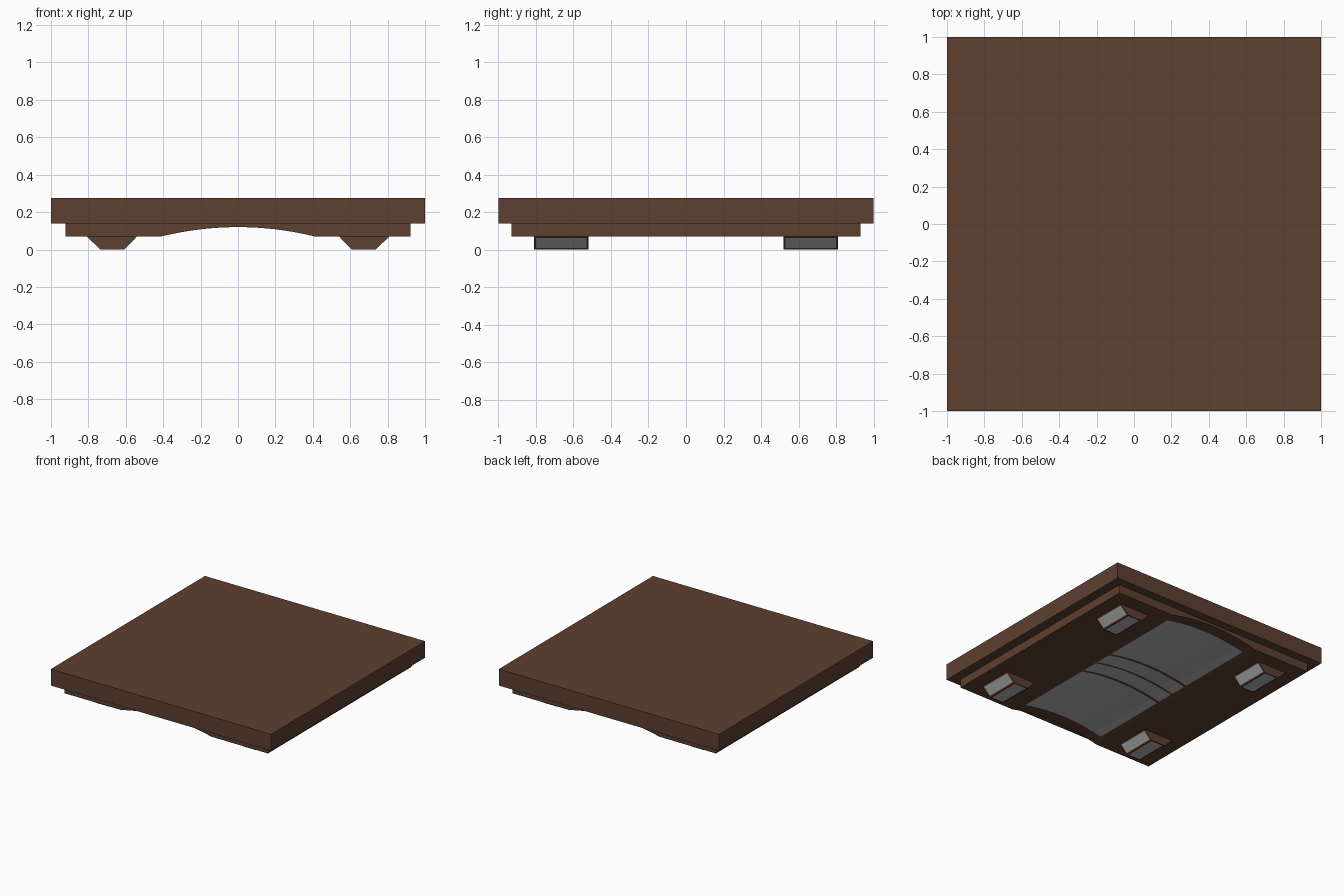
import bpy, bmesh, math

if "Cube" in bpy.data.objects:
    bpy.data.objects.remove(bpy.data.objects["Cube"])


def material(name, color):
    m = bpy.data.materials.new(name)
    m.diffuse_color = color
    m.use_nodes = True
    m.node_tree.nodes["Principled BSDF"].inputs["Base Color"].default_value = m.diffuse_color
    return m


BROWN = material("brown_wood", (0.11, 0.05, 0.03, 1))
GREY = material("grey_pad", (0.45, 0.45, 0.45, 1))


def finish(bm, name):
    bmesh.ops.recalc_face_normals(bm, faces=bm.faces[:])
    me = bpy.data.meshes.new(name)
    bm.to_mesh(me)
    bm.free()
    me.materials.append(BROWN)
    me.materials.append(GREY)
    ob = bpy.data.objects.new(name, me)
    bpy.context.collection.objects.link(ob)
    return ob


def sweep(profile, stations):
    """Sweep a closed (x, z) profile along y through the given stations."""
    bm = bmesh.new()
    rings = [[bm.verts.new((x, y, z)) for x, z in profile] for y in stations]
    n = len(profile)
    for a, b in zip(rings, rings[1:]):
        for i in range(n):
            j = (i + 1) % n
            bm.faces.new((a[i], a[j], b[j], b[i]))
    bm.faces.new(rings[0])
    bm.faces.new(rings[-1][::-1])
    bm.normal_update()
    return bm


# Top slab
finish(sweep([(-1, 0.14), (1, 0.14), (1, 0.275), (-1, 0.275)], [-1, 1]), "top_slab")

# Lower slab with a shallow arch running front to back
half, rise, base = 0.41, 0.05, 0.07
radius = (half ** 2 + rise ** 2) / (2 * rise)


def arch_z(x):
    return base + rise - radius + math.sqrt(radius ** 2 - x ** 2)


pad_half = 0.37
xs = [-half] + [pad_half * (i / 6 - 1) for i in range(13)] + [half]
W, D = 0.923, 0.93
profile = [(-W, 0.14), (-W, base)] + [(x, arch_z(x)) for x in xs] + [(W, base), (W, 0.14)]
stations = [-D, -0.83, -0.17, -0.145, -0.01, 0.01, 0.145, 0.17, 0.83, D]
bm = sweep(profile, stations)

# Grey pads: two long panels and two narrow strips on the arch surface
pads = list(zip(stations[1:-1:2], stations[2:-1:2]))
for f in bm.faces:
    c = f.calc_center_bounds()
    if (base < c.z < 0.1201 and abs(c.x) < pad_half and len(f.verts) == 4
            and any(a < c.y < b for a, b in pads)):
        f.material_index = 1
finish(bm, "arched_base")

# Four tapered feet with grey inset pads on the slopes and the underside
for sx in (-1, 1):
    for sy in (-1, 1):
        foot = [(sx * 0.81, base), (sx * 0.735, 0), (sx * 0.607, 0), (sx * 0.54, base)]
        bm = sweep(foot, [sy * 0.52, sy * 0.81])
        faces = [f for f in bm.faces
                 if abs(f.calc_center_median().y - sy * 0.665) < 0.01
                 and f.calc_center_median().z < base - 0.01]
        bmesh.ops.recalc_face_normals(bm, faces=bm.faces[:])
        bmesh.ops.inset_individual(bm, faces=faces, thickness=0.016)
        for f in faces:
            f.material_index = 1
        finish(bm, f"foot_{'right' if sx > 0 else 'left'}_{'back' if sy > 0 else 'front'}")
